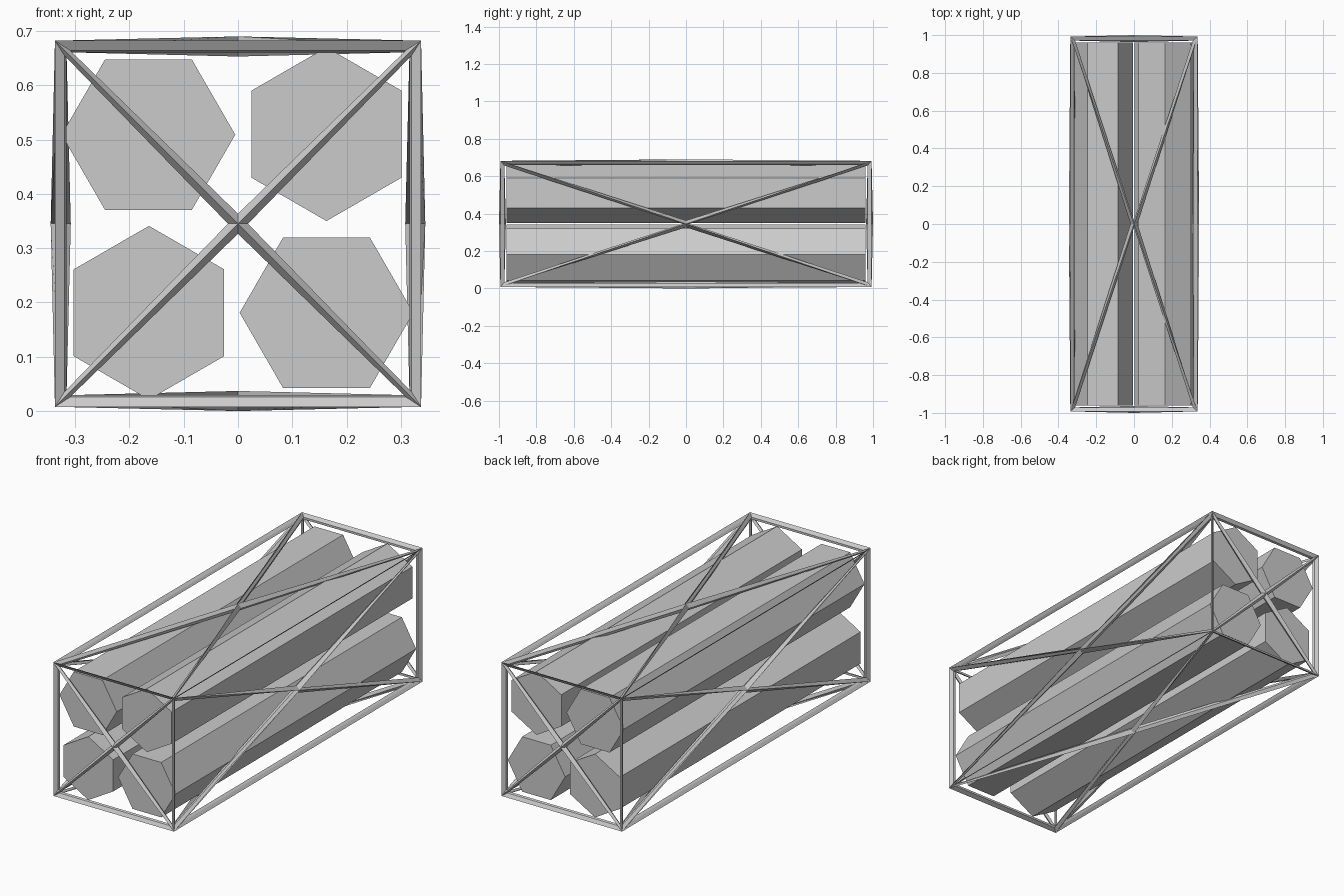
import bpy, bmesh, math
from mathutils import Matrix

if "Cube" in bpy.data.objects:
    bpy.data.objects.remove(bpy.data.objects["Cube"])

CZ = 0.345                       # centre height
HALF = (0.3265, 0.9815, 0.3265)  # half size of the cage centre lines


def cage():
    # Box with every face split into four triangles, turned into struts
    bm = bmesh.new()
    bmesh.ops.create_cube(bm, size=2, matrix=Matrix.Diagonal((*HALF, 1)))
    bmesh.ops.poke(bm, faces=bm.faces[:])
    me = bpy.data.meshes.new("cage_frame")
    bm.to_mesh(me)
    bm.free()
    ob = bpy.data.objects.new("cage_frame", me)
    bpy.context.collection.objects.link(ob)
    ob.location.z = CZ
    mod = ob.modifiers.new("struts", 'WIREFRAME')
    mod.thickness = 0.037
    mod.offset = 0
    mod.use_even_offset = False
    mod.use_replace = True


def rod(name, x, z, pointy):
    # Six-sided rod lying along y, with a flat or a corner on top
    bm = bmesh.new()
    turn = Matrix.Rotation(math.pi / 2, 4, 'X')
    spin = Matrix.Rotation(math.pi / 6 if pointy else 0, 4, 'Z')
    bmesh.ops.create_cone(bm, cap_ends=True, segments=6, radius1=0.16,
                          radius2=0.16, depth=1.92, matrix=turn @ spin)
    # Make sure a corner points up only on the pointy rods
    top = max(v.co.z for v in bm.verts)
    if (top > 0.15) != pointy:
        bmesh.ops.rotate(bm, verts=bm.verts[:],
                         matrix=Matrix.Rotation(math.pi / 6, 3, 'Y'))
    me = bpy.data.meshes.new(name)
    bm.to_mesh(me)
    bm.free()
    ob = bpy.data.objects.new(name, me)
    bpy.context.collection.objects.link(ob)
    ob.location = (x, 0, z)


cage()
rod("rod_upper_left", -0.165, 0.509, False)
rod("rod_upper_right", 0.163, 0.51, True)
rod("rod_lower_left", -0.164, 0.181, True)
rod("rod_lower_right", 0.163, 0.181, False)
